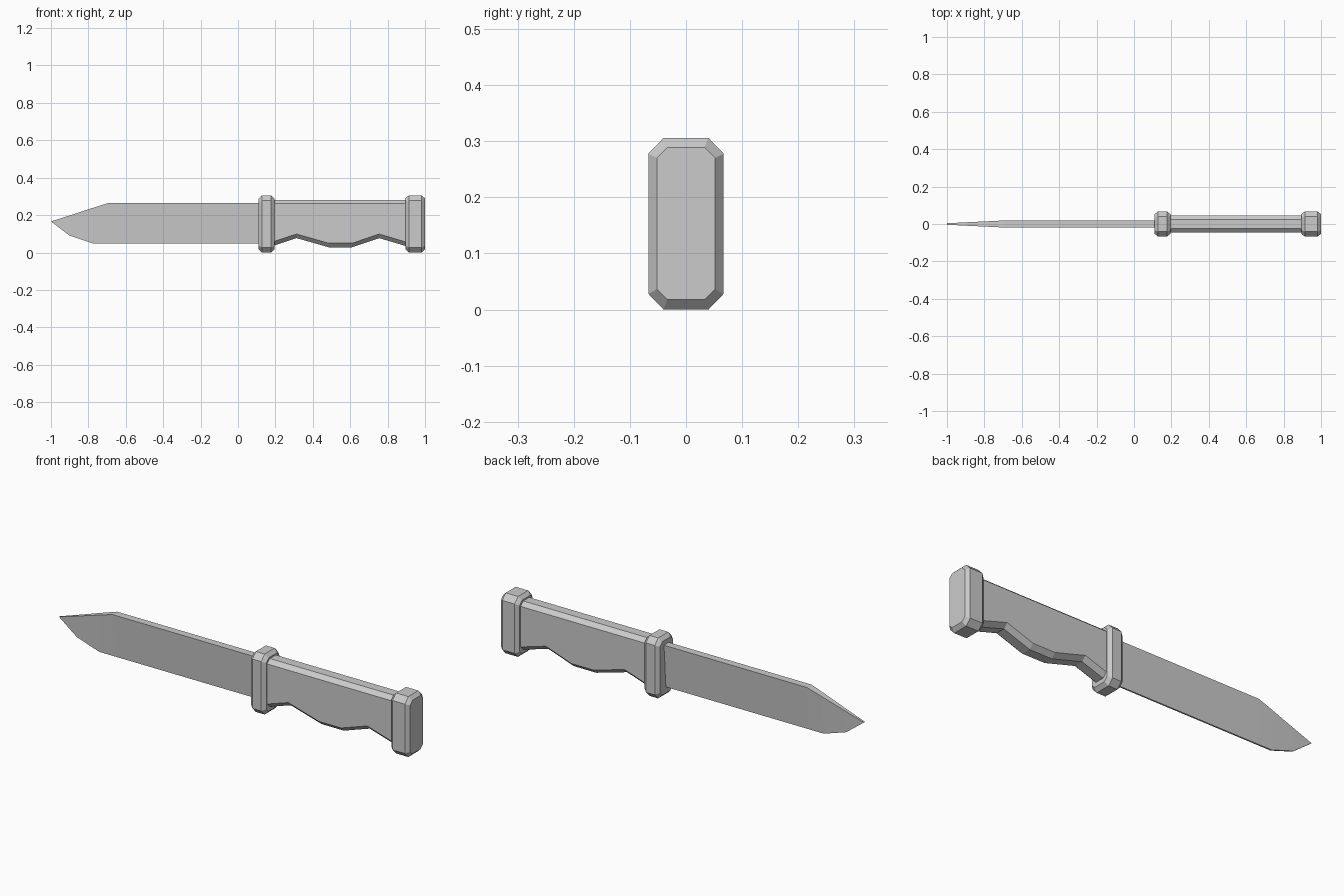
import bpy
import bmesh

cube = bpy.data.objects.get("Cube")
if cube:
    bpy.data.objects.remove(cube, do_unlink=True)

steel = bpy.data.materials.new("plain_grey")
steel.use_nodes = True
GREY = (0.6, 0.6, 0.6, 1)
steel.diffuse_color = GREY
steel.node_tree.nodes["Principled BSDF"].inputs["Base Color"].default_value = GREY


def loft(name, sections):
    """Skin a list of (x, [(y, z), ...]) sections and cap both ends."""
    bm = bmesh.new()
    rings = [[bm.verts.new((x, y, z)) for y, z in pts] for x, pts in sections]
    for a, b in zip(rings, rings[1:]):
        for i in range(len(a)):
            j = (i + 1) % len(a)
            bm.faces.new((a[i], a[j], b[j], b[i]))
    bm.faces.new(rings[0])
    bm.faces.new(rings[-1])
    bmesh.ops.remove_doubles(bm, verts=bm.verts, dist=0.0005)
    bmesh.ops.recalc_face_normals(bm, faces=bm.faces)
    mesh = bpy.data.meshes.new(name)
    bm.to_mesh(mesh)
    bm.free()
    mesh.materials.append(steel)
    obj = bpy.data.objects.new(name, mesh)
    bpy.context.collection.objects.link(obj)
    return obj


def octagon(half, flat, low, low_side, high_side, high):
    """Chamfered rectangle, mirrored about y = 0."""
    right = [(flat, low), (half, low_side), (half, high_side), (flat, high)]
    return right + [(-y, z) for y, z in reversed(right)]


# Guard and pommel: chamfered blocks with bevelled ends
def collar(name, x0, x1, bevel):
    full = octagon(0.067, 0.04, 0, 0.028, 0.278, 0.306)
    small = octagon(0.052, 0.033, 0.018, 0.036, 0.27, 0.289)
    loft(name, [(x0, small), (x0 + bevel, full), (x1 - bevel, full), (x1, small)])


collar("guard", 0.11, 0.195, 0.018)
collar("pommel", 0.895, 1.0, 0.018)

# Grip: straight chamfered back, finger grooves underneath
grooves = [(0.17, 0.03), (0.313, 0.077), (0.485, 0.028),
           (0.61, 0.028), (0.755, 0.077), (0.92, 0.028)]
loft("grip", [(x, octagon(0.046, 0.024, z, z + 0.022, 0.263, 0.282))
              for x, z in grooves])

# Blade: wedge section, thick spine and thin edge, tapering to the tip
outline = [(-1.0, 0.166, 0.166), (-0.9, 0.09, 0.198), (-0.775, 0.049, 0.239),
           (-0.69, 0.049, 0.266), (0.15, 0.049, 0.266)]
sections = []
for x, low, high in outline:
    spine = 0.004 + 0.015 * min(1, (x + 1) / 0.31)
    edge = 0.004
    sections.append((x, [(edge, low), (spine, high), (-spine, high), (-edge, low)]))
loft("blade", sections)
